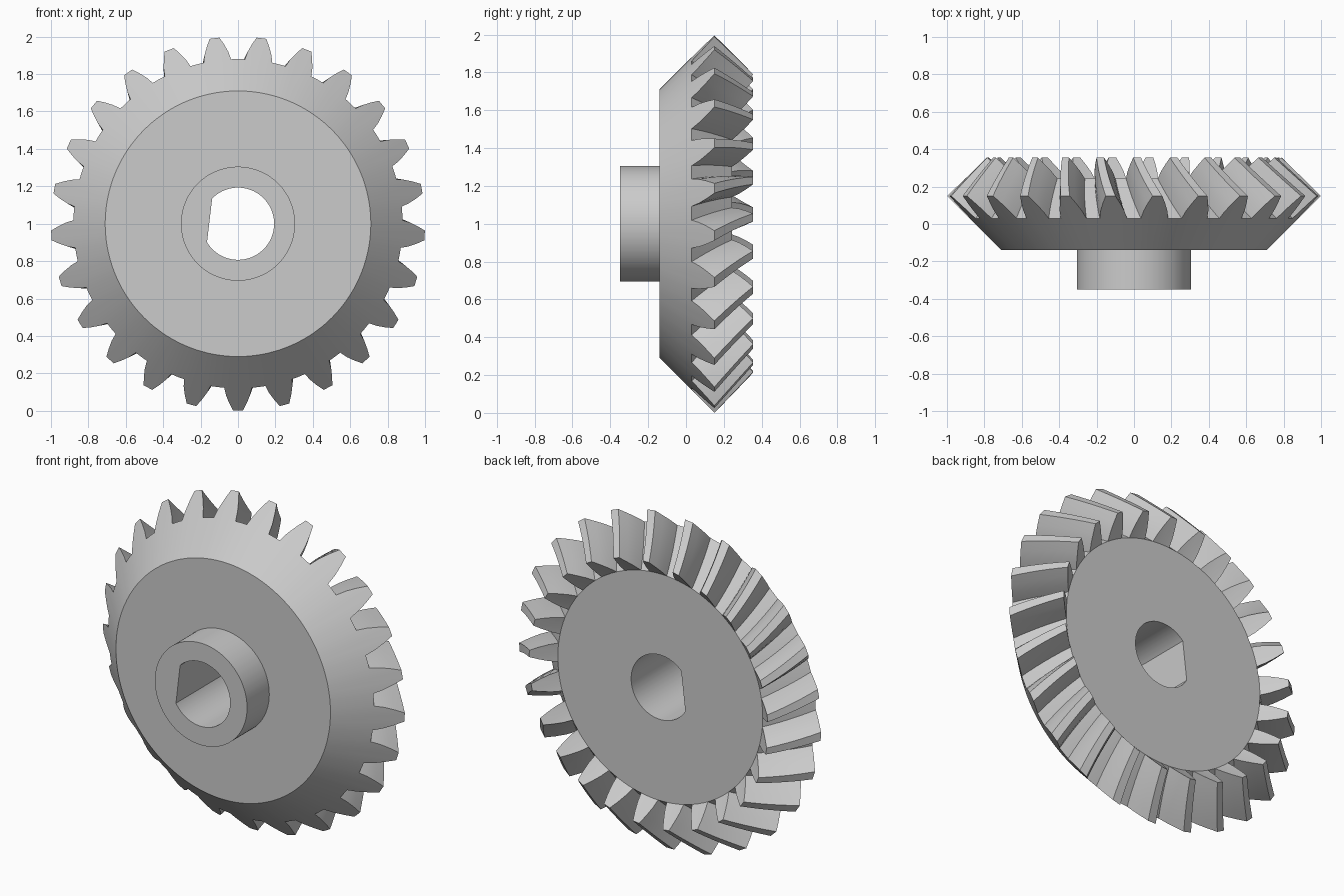
import bpy
import bmesh
from math import sin, cos, radians

if "Cube" in bpy.data.objects:
    bpy.data.objects.remove(bpy.data.objects["Cube"])

TEETH = 25
PITCH = 360 / TEETH
TWIST = 6.0                      # spiral of the teeth, in degrees
STEPS = 6
BORE_R, FLAT_DIST, FLAT_DIR, FLAT_HALF = 0.193, 0.153, 173.3, 37.56
FRONT, BACK, HUB_FRONT = -0.14, 0.243, -0.35

steel = bpy.data.materials.new("steel_grey")
steel.use_nodes = True
grey = (0.6, 0.6, 0.6, 1)
steel.diffuse_color = grey
steel.node_tree.nodes["Principled BSDF"].inputs["Base Color"].default_value = grey

# One tooth: (angle from its centre, depth below the tip as a share of full depth)
half = [(4.8, 1), (4.0, 0.67), (2.8, 0.33), (1.5, 0)]
tooth = [(-PITCH / 2, 1)] + [(-a, d) for a, d in half] + [(a, d) for a, d in reversed(half)]
outline = [(270 + i * PITCH + a, d) for i in range(TEETH) for a, d in tooth]
angles = [a for a, d in outline]


def point(r, a, y):
    return (r * cos(radians(a)), y, 1 + r * sin(radians(a)))


def circle(r, y, turn=0):
    return [point(r, a + turn, y) for a in angles]


def bore(y):
    """Round hole with one flat side; two points are moved onto its corners."""
    local = [(a - FLAT_DIR + 180) % 360 - 180 for a in angles]
    for corner in (-FLAT_HALF, FLAT_HALF):
        i = min(range(len(local)), key=lambda n: abs(local[n] - corner))
        local[i] = corner
    return [point(FLAT_DIST / cos(radians(a)) if abs(a) <= FLAT_HALF + 0.01 else BORE_R,
                  a + FLAT_DIR, y) for a in local]


def toothed(t):
    """Tooth outline on a cone section, t = 0 at the outer end and 1 at the inner."""
    r, y, depth = 1 - 0.21 * t, 0.15 + 0.205 * t, 0.12 - 0.008 * t
    return [point(r - depth * d, a + TWIST * t, y - depth * d) for a, d in outline]


def ring_solid(name, rings):
    """Join a closed series of rings into a solid with a hole."""
    bm = bmesh.new()
    loops = [[bm.verts.new(p) for p in ring] for ring in rings]
    n = len(angles)
    for k, lo in enumerate(loops):
        hi = loops[(k + 1) % len(loops)]
        for i in range(n):
            j = (i + 1) % n
            bm.faces.new((lo[i], lo[j], hi[j], hi[i]))
    bmesh.ops.remove_doubles(bm, verts=bm.verts, dist=0.0005)
    bmesh.ops.recalc_face_normals(bm, faces=bm.faces)
    mesh = bpy.data.meshes.new(name)
    bm.to_mesh(mesh)
    bm.free()
    mesh.materials.append(steel)
    obj = bpy.data.objects.new(name, mesh)
    bpy.context.collection.objects.link(obj)
    bpy.ops.object.select_all(action="DESELECT")
    obj.select_set(True)
    bpy.context.view_layer.objects.active = obj
    bpy.ops.object.shade_smooth_by_angle(angle=radians(28))
    return obj


# Conical body with spiral teeth
teeth_rings = [toothed(s / STEPS) for s in range(STEPS + 1)]
ring_solid("toothed_body",
           [bore(FRONT), circle(0.71, FRONT)] + teeth_rings
           + [circle(0.678, BACK, TWIST), bore(BACK)])

# Hub collar on the front
ring_solid("hub", [bore(HUB_FRONT), circle(0.305, HUB_FRONT),
                   circle(0.305, FRONT), bore(FRONT)])
